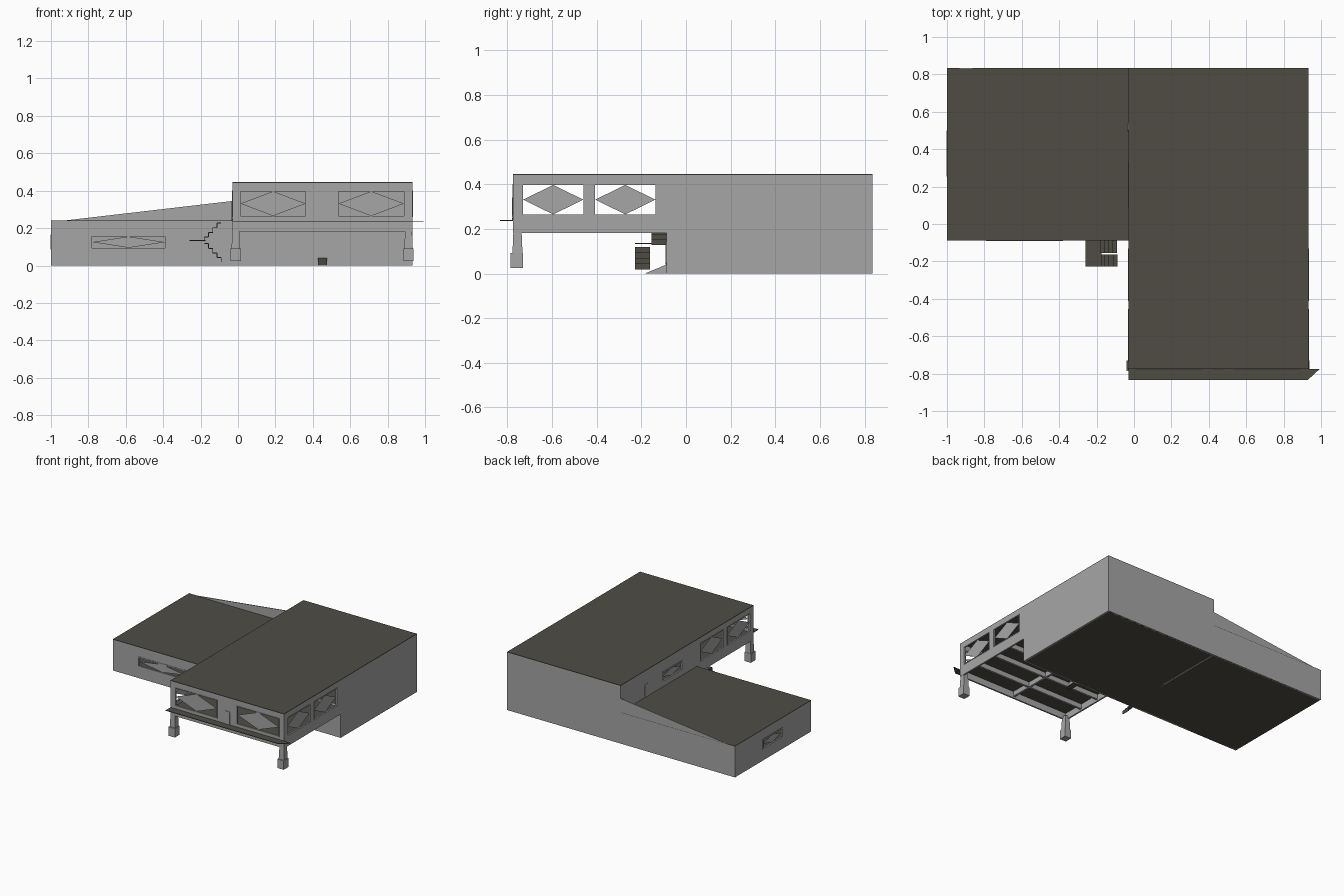
import bpy, bmesh
from mathutils import Vector

cube = bpy.data.objects.get("Cube")
if cube:
    bpy.data.objects.remove(cube, do_unlink=True)


def material(name, rgb):
    m = bpy.data.materials.new(name)
    m.use_nodes = True
    m.diffuse_color = (*rgb, 1)
    m.node_tree.nodes["Principled BSDF"].inputs["Base Color"].default_value = (*rgb, 1)
    return m


GREY = material("concrete grey", (0.38, 0.38, 0.38))
DARK = material("dark roofing", (0.08, 0.073, 0.06))

# Main dimensions
LEFT, MID, RIGHT = -1.0, -0.03, 0.933
FRONT, WALL, BACK = -0.775, -0.088, 0.835
DECK, FLOOR, TOP = 0.182, 0.238, 0.446
THICK = 0.012


def finish(bm, name, mat):
    bmesh.ops.recalc_face_normals(bm, faces=bm.faces)
    me = bpy.data.meshes.new(name)
    bm.to_mesh(me)
    bm.free()
    me.materials.append(mat)
    ob = bpy.data.objects.new(name, me)
    bpy.context.collection.objects.link(ob)
    return ob


def extrude(bm, vec):
    res = bmesh.ops.extrude_face_region(bm, geom=list(bm.faces))
    verts = [g for g in res["geom"] if isinstance(g, bmesh.types.BMVert)]
    bmesh.ops.translate(bm, verts=verts, vec=vec)


def prism(name, points, vec, mat=GREY):
    bm = bmesh.new()
    bm.faces.new([bm.verts.new(p) for p in points])
    extrude(bm, Vector(vec))
    return finish(bm, name, mat)


def box(name, x, y, z, mat=GREY):
    pts = [(x[0], y[0], z[0]), (x[1], y[0], z[0]), (x[1], y[1], z[0]), (x[0], y[1], z[0])]
    return prism(name, pts, (0, 0, z[1] - z[0]), mat)


def place(axis, at, u, z):
    return (at, u, z) if axis == "x" else (u, at, z)


def inward(axis, d):
    return Vector((d, 0, 0)) if axis == "x" else Vector((0, d, 0))


# Upright panel normal to an axis, with rectangular openings (u0, u1, z0, z1)
def panel(name, axis, at, u, z, holes, depth):
    us = sorted({*u, *[v for h in holes for v in h[:2]]})
    zs = sorted({*z, *[v for h in holes for v in h[2:]]})
    bm = bmesh.new()
    for a, b in zip(us, us[1:]):
        for c, d in zip(zs, zs[1:]):
            mu, mz = (a + b) / 2, (c + d) / 2
            if any(h[0] < mu < h[1] and h[2] < mz < h[3] for h in holes):
                continue
            corners = ((a, c), (b, c), (b, d), (a, d))
            bm.faces.new([bm.verts.new(place(axis, at, *p)) for p in corners])
    bmesh.ops.remove_doubles(bm, verts=bm.verts, dist=1e-5)
    extrude(bm, inward(axis, depth))
    return finish(bm, name, GREY)


# Window: slim frame and a diamond pane with open corners
def window(name, axis, at, hole, sign, rim=0.005):
    u0, u1, z0, z1 = hole
    a, b, c, d = u0 + rim, u1 - rim, z0 + rim, z1 - rim
    panel(name + "_frame", axis, at - sign * 0.003, (u0, u1), (z0, z1), [(a, b, c, d)], sign * 0.012)
    mu, mz = (a + b) / 2, (c + d) / 2
    pts = [place(axis, at + sign * 0.004, *p) for p in ((a, mz), (mu, c), (b, mz), (mu, d))]
    prism(name + "_diamond", pts, inward(axis, sign * 0.004))


# Door: plate with clipped corners
def door(name, axis, at, centre, z0, z1, sign):
    w, k = 0.025, 0.008
    outline = ((-w, z0 + k), (k - w, z0), (w - k, z0), (w, z0 + k),
               (w, z1 - k), (w - k, z1), (k - w, z1), (-w, z1 - k))
    pts = [place(axis, at, centre + u, z) for u, z in outline]
    prism(name, pts, inward(axis, -sign * 0.004))


# Openings
front_holes = [(0.008, 0.367, 0.26, 0.402), (0.532, 0.893, 0.26, 0.402)]
side_holes = [(-0.735, -0.455, 0.26, 0.402), (-0.412, -0.132, 0.26, 0.402)]
small_hole = (0.085, 0.335, 0.275, 0.355)
wing_front_hole = (-0.79, -0.38, 0.085, 0.165)
wing_side_hole = (0.255, 0.5, 0.085, 0.165)
under_deck = (FRONT, WALL, 0.0, DECK)

# Main block walls
lid = TOP - 0.004
panel("hall_front_wall", "y", FRONT, (MID, RIGHT), (DECK, lid), front_holes, THICK)
panel("hall_back_wall", "y", BACK, (MID, RIGHT), (0, lid), [], -THICK)
panel("hall_right_wall", "x", MID, (FRONT, BACK), (0, lid),
      side_holes + [small_hole, under_deck], THICK)
panel("hall_left_wall", "x", RIGHT, (FRONT, BACK), (0, lid), side_holes + [under_deck], -THICK)
panel("lower_front_wall", "y", WALL, (MID, RIGHT), (0, FLOOR), [], THICK)
box("hall_roof", (MID, RIGHT), (FRONT, BACK), (lid, TOP), DARK)
box("hall_floor", (MID + 0.005, RIGHT - 0.005), (FRONT + 0.005, BACK - 0.005),
    (FLOOR - 0.006, FLOOR), DARK)
box("ground_slab", (MID, RIGHT), (WALL, BACK), (0, 0.003), DARK)

# Windows
for i, h in enumerate(front_holes):
    window(f"front_window_{i + 1}", "y", FRONT, h, 1)
for i, h in enumerate(side_holes):
    window(f"left_window_{i + 1}", "x", RIGHT, h, -1)
    window(f"right_window_{i + 1}", "x", MID, h, 1)
window("small_window", "x", MID, small_hole, 1, 0.01)

# Low wing
wing_lid = FLOOR - 0.001
panel("wing_front_wall", "y", WALL, (LEFT, MID), (0, wing_lid), [wing_front_hole], THICK)
panel("wing_back_wall", "y", BACK, (LEFT, MID), (0, wing_lid), [], -THICK)
panel("wing_side_wall", "x", LEFT, (WALL, BACK), (0, wing_lid), [wing_side_hole], THICK)
window("wing_front_window", "y", WALL, wing_front_hole, 1, 0.01)
window("wing_side_window", "x", LEFT, wing_side_hole, 1, 0.01)
box("wing_roof", (LEFT, MID), (WALL, BACK), (wing_lid, wing_lid + 0.003), DARK)
box("wing_slab", (LEFT, MID), (WALL, BACK), (0, 0.003), DARK)
prism("sloping_parapet", [(-0.95, BACK, FLOOR), (MID, BACK, FLOOR), (MID, BACK, 0.345)],
      (0, -0.006, 0))

# Doors and the entry ramp
door("balcony_door", "y", FRONT, 0.45, 0.238, 0.34, 1)
door("lower_door", "y", WALL, 0.45, 0.04, 0.143, 1)
door("roof_door", "x", MID, 0.52, 0.242, 0.34, 1)
ramp = prism("entry_ramp", [(0.427, WALL, 0), (0.427, -0.185, 0), (0.427, WALL, 0.04)], (0.048, 0, 0))
ramp.data.materials.append(DARK)
for f in ramp.data.polygons:
    f.material_index = int(abs(f.normal.z) > 0.5)

# Front ledge with an angled end
prism("front_ledge", [(MID, FRONT, 0.235), (MID, -0.833, 0.235), (0.93, -0.833, 0.235),
                      (0.993, FRONT, 0.235)], (0, 0, 0.004), DARK)

# Beams under the deck
b = 0.008
for i, y in enumerate((-0.6, -0.425, -0.26)):
    box(f"cross_beam_{i + 1}", (MID + 0.01, RIGHT - 0.01), (y - b, y + b), (0.195, 0.234))
box("centre_beam", (0.45 - b, 0.45 + b), (FRONT + 0.01, WALL), (0.195, 0.234))

# Legs with block feet
for side, x in (("right", -0.012), ("left", 0.912)):
    bm = bmesh.new()
    bmesh.ops.create_cube(bm, size=1)
    for v in bm.verts:
        w = 0.018 if v.co.z > 0 else 0.023
        v.co = (x + (w if v.co.x > 0 else -w), -0.755 + (w if v.co.y > 0 else -w),
                0.2 if v.co.z > 0 else 0.08)
    finish(bm, f"{side}_leg", GREY)
    box(f"{side}_foot", (x - 0.027, x + 0.027), (-0.787, -0.73), (0.024, 0.092))

# Folded outside stair with thin flights and a landing
box("stair_landing", (-0.26, -0.175), (-0.228, WALL), (0.132, 0.137), DARK)
for name, y0, y1, rise in (("upper", -0.155, WALL, 0.025), ("lower", -0.228, -0.162, -0.025)):
    for i in range(4):
        x0, z = -0.18 + i * 0.0225, 0.135 + (i + 0.7) * rise
        box(f"{name}_tread_{i + 1}", (x0, x0 + 0.0225), (y0, y1), (z - 0.003, z + 0.002), DARK)
        xr = x0 if rise > 0 else x0 + 0.0225
        box(f"{name}_riser_{i + 1}", (xr - 0.002, xr + 0.002), (y0, y1),
            (z - 0.025, z), DARK)
